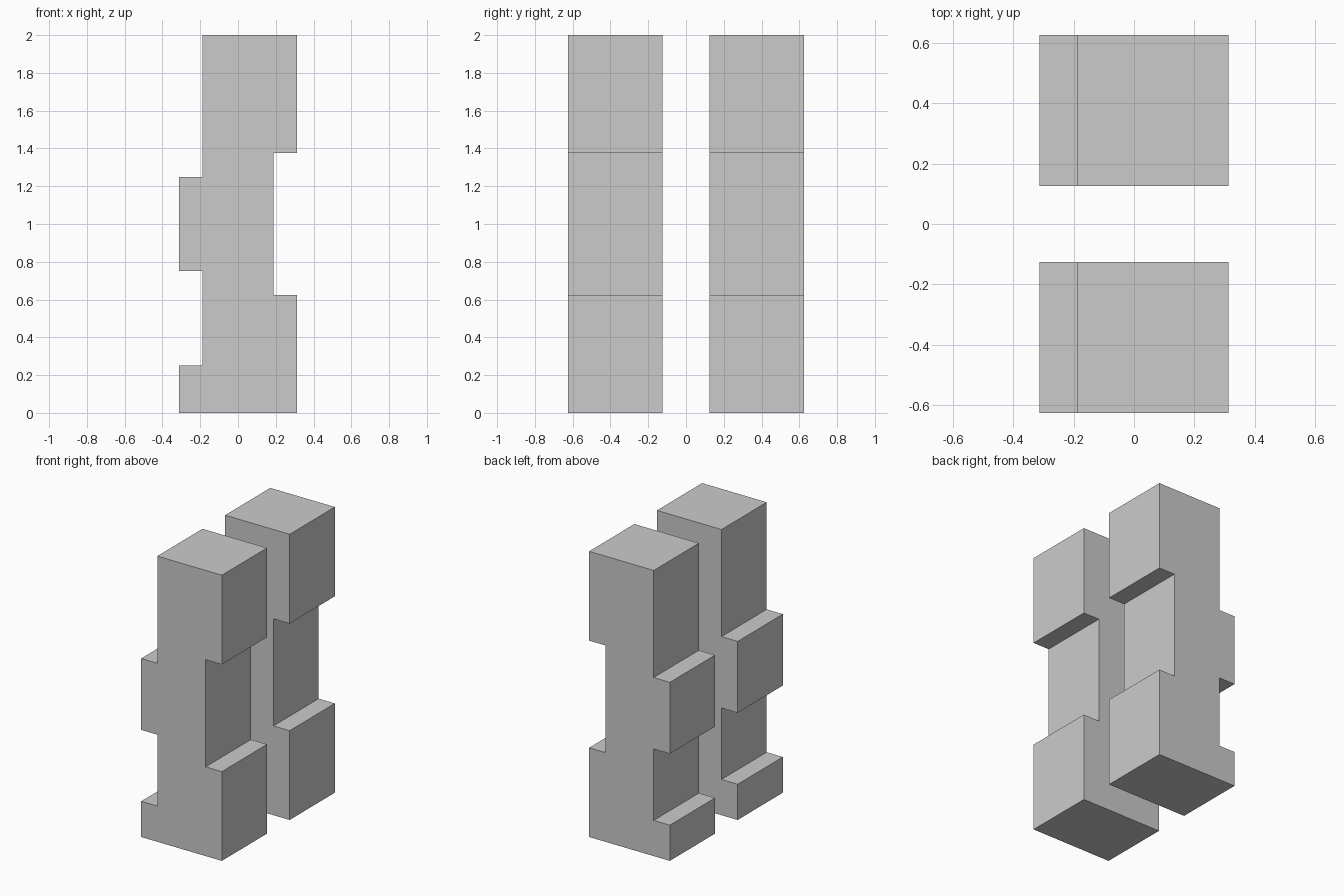
import bpy
import bmesh

if "Cube" in bpy.data.objects:
    bpy.data.objects.remove(bpy.data.objects["Cube"])

# Notched side profile (x, z), shared by both pillars
PROFILE = [
    (-0.3125, 0), (0.3125, 0), (0.3125, 0.625), (0.1875, 0.625),
    (0.1875, 1.375), (0.3125, 1.375), (0.3125, 2), (-0.1875, 2),
    (-0.1875, 1.25), (-0.3125, 1.25), (-0.3125, 0.75), (-0.1875, 0.75),
    (-0.1875, 0.25), (-0.3125, 0.25),
]


def notched_pillar(name, y_min, depth):
    """Extrude the profile along y."""
    bm = bmesh.new()
    face = bm.faces.new([bm.verts.new((x, y_min, z)) for x, z in PROFILE])
    result = bmesh.ops.extrude_face_region(bm, geom=[face], use_keep_orig=True)
    moved = [v for v in result["geom"] if isinstance(v, bmesh.types.BMVert)]
    bmesh.ops.translate(bm, verts=moved, vec=(0, depth, 0))
    bmesh.ops.recalc_face_normals(bm, faces=bm.faces)
    mesh = bpy.data.meshes.new(name)
    bm.to_mesh(mesh)
    bm.free()
    bpy.context.collection.objects.link(bpy.data.objects.new(name, mesh))


# Two matching pillars with a gap between them
notched_pillar("front_pillar", -0.625, 0.5)
notched_pillar("back_pillar", 0.125, 0.5)
